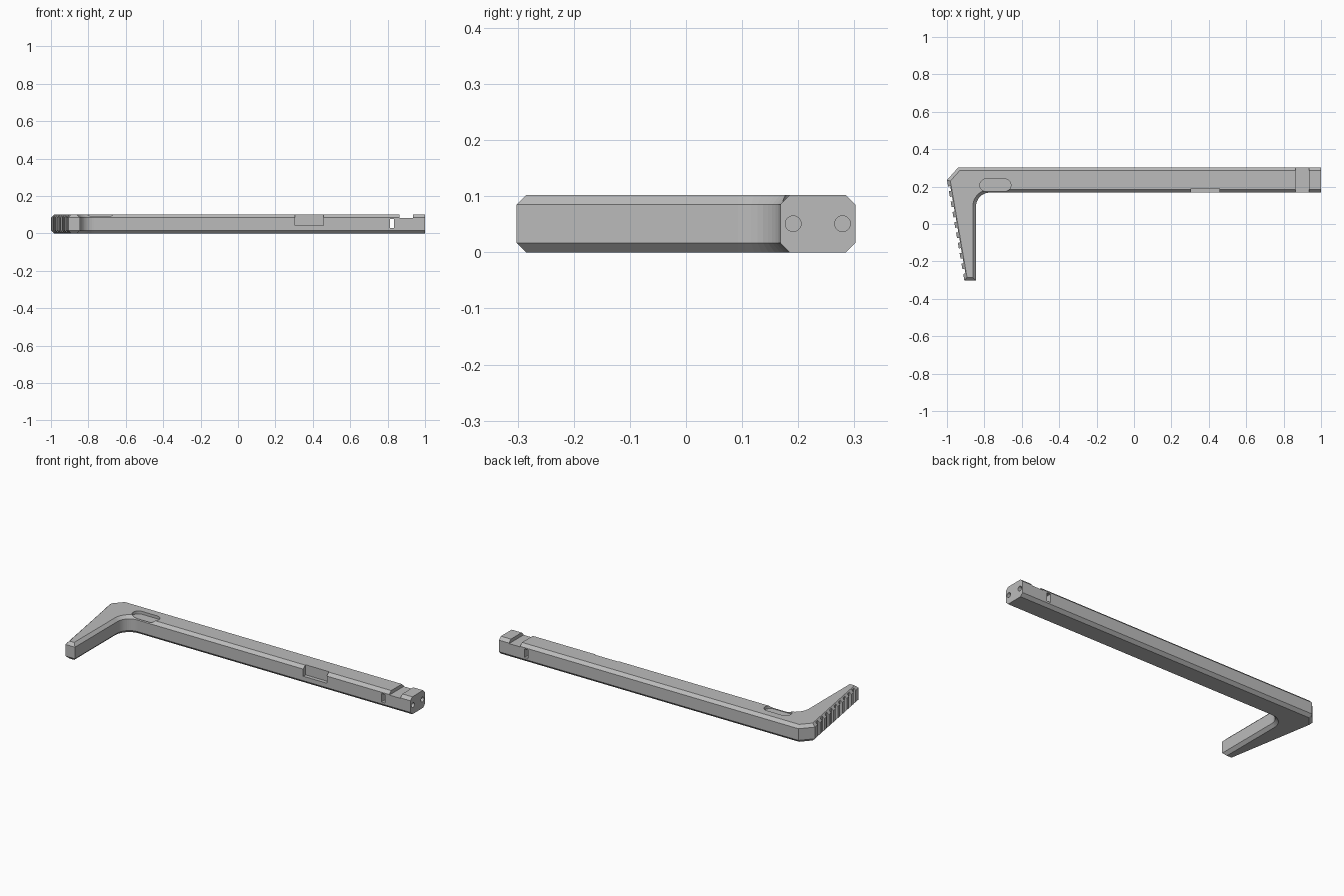
import bpy, bmesh, math
from mathutils import Vector, Matrix

if "Cube" in bpy.data.objects:
    bpy.data.objects.remove(bpy.data.objects["Cube"])

HEIGHT, CHAMFER = 0.102, 0.017
FRONT, BACK = 0.168, 0.302

grey = bpy.data.materials.new("satin grey")
grey.use_nodes = True
grey.diffuse_color = (0.5, 0.5, 0.5, 1)
grey.node_tree.nodes["Principled BSDF"].inputs["Base Color"].default_value = (0.5, 0.5, 0.5, 1)


def add_object(name, bm):
    bmesh.ops.recalc_face_normals(bm, faces=bm.faces)
    mesh = bpy.data.meshes.new(name)
    bm.to_mesh(mesh)
    bm.free()
    mesh.materials.append(grey)
    obj = bpy.data.objects.new(name, mesh)
    bpy.context.collection.objects.link(obj)
    return obj


def prism(outline, z0, z1):
    bm = bmesh.new()
    face = bm.faces.new([bm.verts.new((x, y, z0)) for x, y in outline])
    top = bmesh.ops.extrude_face_region(bm, geom=[face])["geom"]
    bmesh.ops.translate(bm, vec=(0, 0, z1 - z0),
                        verts=[v for v in top if isinstance(v, bmesh.types.BMVert)])
    return bm


def arc(cx, cy, r, start, end, steps=10):
    angles = [math.radians(start + (end - start) * i / steps) for i in range(steps + 1)]
    return [(cx + r * math.cos(a), cy + r * math.sin(a)) for a in angles]


def box(lo, hi):
    return prism([(lo[0], lo[1]), (hi[0], lo[1]), (hi[0], hi[1]), (lo[0], hi[1])], lo[2], hi[2])


def carve(target, bm):
    cutter = add_object("cutter", bm)
    cutter.hide_render = True
    mod = target.modifiers.new("cut", 'BOOLEAN')
    mod.operation, mod.solver, mod.object = 'DIFFERENCE', 'EXACT', cutter
    bpy.context.view_layer.objects.active = target
    bpy.ops.object.modifier_apply(modifier=mod.name)
    bpy.data.objects.remove(cutter)


# L-shaped body: long bar, clipped corner, tapered handle, rounded inner corner
corner, tip = Vector((-1.0, 0.235)), Vector((-0.907, -BACK))
outline = [(1, BACK), (-0.94, BACK), tuple(corner), tuple(tip), (-0.845, -BACK)]
outline += arc(-0.77, FRONT - 0.075, 0.075, 180, 90)
outline += [(1, FRONT)]
bm = prism(outline, 0, HEIGHT)
rims = [e for e in bm.edges
        if abs(e.verts[0].co.z - e.verts[1].co.z) < 1e-5
        and min(v.co.x for v in e.verts) < 0.99]
bmesh.ops.bevel(bm, geom=rims, offset=CHAMFER, segments=1, profile=0.5, affect='EDGES')
body = add_object("latch_handle_body", bm)

# Cross slot near the end
carve(body, box((0.863, 0.1, 0.082), (0.935, 0.4, 0.15)))

# Recess in the front side
carve(body, box((0.305, 0.1, 0.043), (0.458, 0.19, 0.15)))

# Small slot through the bar
carve(body, box((0.812, 0.1, 0.028), (0.835, 0.4, 0.078)))

# Rounded thumb pocket on top
pocket = arc(-0.79, 0.207, 0.034, 90, 270) + arc(-0.692, 0.207, 0.034, -90, 90)
carve(body, prism(pocket, 0.085, 0.15))

# Two round holes in the end face
for y in (0.191, 0.279):
    hole = bmesh.new()
    bmesh.ops.create_cone(hole, cap_ends=True, segments=24, radius1=0.014, radius2=0.014, depth=0.12,
                          matrix=Matrix.Translation((1, y, 0.051)) @ Matrix.Rotation(math.pi / 2, 4, 'Y'))
    carve(body, hole)

# Grip grooves along the outer face of the handle
along = (tip - corner).normalized()
inward = Vector((-along.y, along.x))
groove_set = bmesh.new()
for i in range(9):
    start = corner + along * (0.035 + 0.056 * i)
    profile = [start - inward * 0.03, start + inward * 0.012,
               start + along * 0.026 + inward * 0.012, start + along * 0.026 - inward * 0.03]
    piece = bpy.data.meshes.new("groove")
    groove = prism([tuple(p) for p in profile], -0.05, 0.15)
    groove.to_mesh(piece)
    groove.free()
    groove_set.from_mesh(piece)
    bpy.data.meshes.remove(piece)
carve(body, groove_set)
